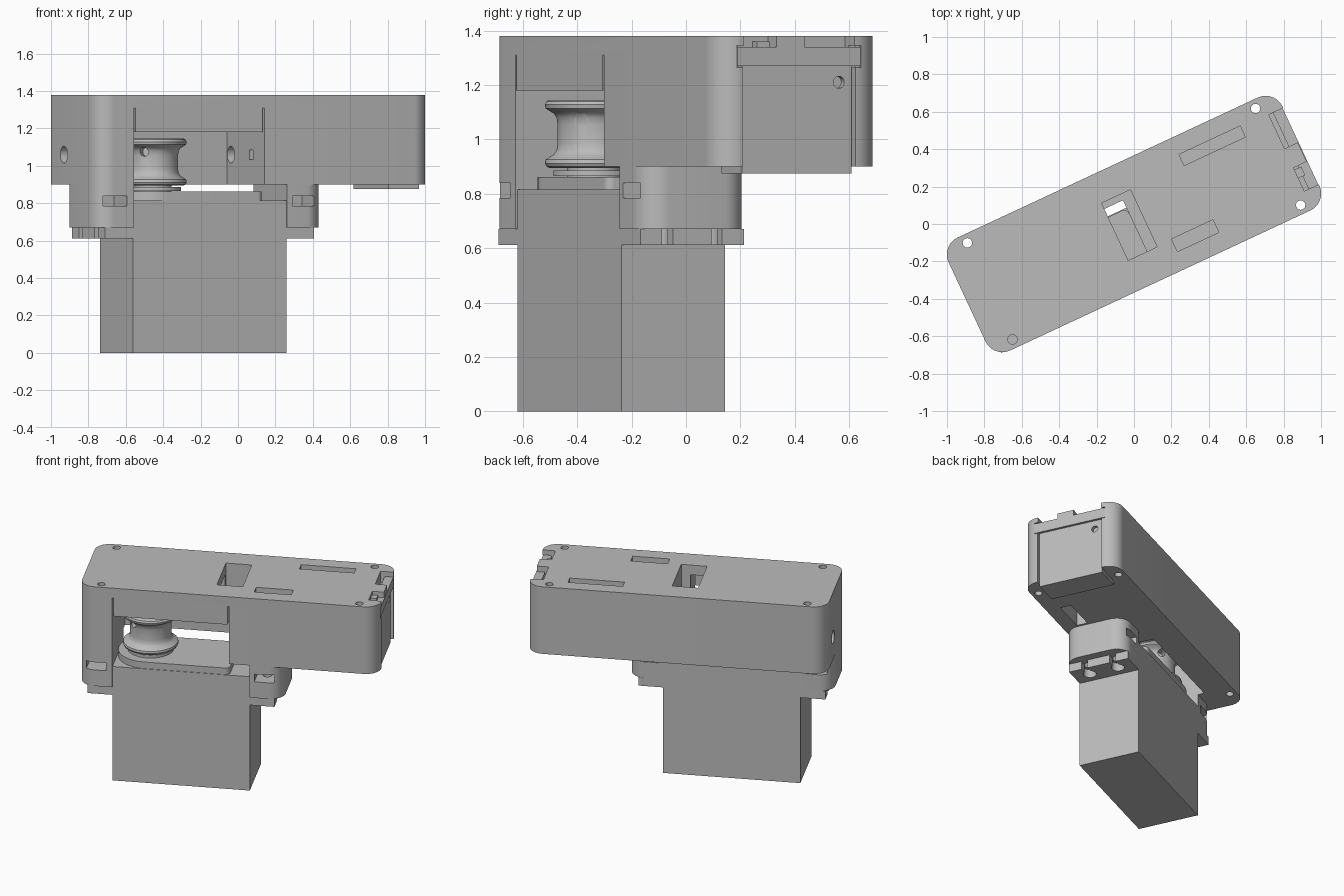
import bpy, bmesh, math
from mathutils import Matrix, Vector

if "Cube" in bpy.data.objects:
    bpy.data.objects.remove(bpy.data.objects["Cube"], do_unlink=True)

TURN = Matrix.Rotation(math.radians(25), 4, 'Z')
parts = []

grey = bpy.data.materials.new("plain grey")
grey.use_nodes = True
grey.diffuse_color = (0.5, 0.5, 0.5, 1)
grey.node_tree.nodes["Principled BSDF"].inputs["Base Color"].default_value = (0.5, 0.5, 0.5, 1)


def finish(bm, name, part=True):
    bmesh.ops.recalc_face_normals(bm, faces=bm.faces)
    me = bpy.data.meshes.new(name)
    bm.to_mesh(me)
    bm.free()
    me.materials.append(grey)
    ob = bpy.data.objects.new(name, me)
    bpy.context.collection.objects.link(ob)
    if part:
        parts.append(ob)
    return ob


def prism(name, outline, z0, z1, part=True):
    bm = bmesh.new()
    face = bm.faces.new([bm.verts.new((x, y, z0)) for x, y in outline])
    top = bmesh.ops.extrude_face_region(bm, geom=[face])["geom"]
    bmesh.ops.translate(bm, verts=[v for v in top if isinstance(v, bmesh.types.BMVert)],
                        vec=(0, 0, z1 - z0))
    return finish(bm, name, part)


def box(name, x, y, z, part=True):
    return prism(name, [(x[0], y[0]), (x[1], y[0]), (x[1], y[1]), (x[0], y[1])], z[0], z[1], part)


def rounded(x, y, radii, steps=12):
    # corners run: low-low, high-low, high-high, low-high
    pts = []
    corners = [(x[0], y[0], 1, 1), (x[1], y[0], -1, 1), (x[1], y[1], -1, -1), (x[0], y[1], 1, -1)]
    for i, ((cx, cy, sx, sy), r) in enumerate(zip(corners, radii)):
        if r == 0:
            pts.append((cx, cy))
            continue
        for k in range(steps + 1):
            a = math.pi + (i + k / steps) * math.pi / 2
            pts.append((cx + sx * r + r * math.cos(a), cy + sy * r + r * math.sin(a)))
    return pts


def rod(name, start, end, r, part=False):
    a, b = Vector(start), Vector(end)
    bm = bmesh.new()
    bmesh.ops.create_cone(bm, cap_ends=True, segments=32, radius1=r, radius2=r, depth=(b - a).length)
    rot = (b - a).to_track_quat('Z', 'Y').to_matrix().to_4x4()
    bm.transform(Matrix.Translation((a + b) / 2) @ rot)
    return finish(bm, name, part)


def cut(ob, *cutters):
    for c in cutters:
        mod = ob.modifiers.new("cut", 'BOOLEAN')
        mod.operation, mod.solver, mod.object = 'DIFFERENCE', 'EXACT', c
        bpy.context.view_layer.update()
        me = bpy.data.meshes.new_from_object(ob.evaluated_get(bpy.context.evaluated_depsgraph_get()))
        ob.modifiers.clear()
        ob.data = me
        bpy.data.objects.remove(c, do_unlink=True)


def hole(x, y, z):
    return box("cutter", x, y, z, False)


# Housing, with the pulley chamber, front flap and top openings
housing = prism("housing", rounded((-.985, .985), (-.333, .333), [.1] * 4), .9, 1.38)
cut(housing,
    hole((-.77, 0), (-.285, .14), (.8, 1.31)),
    hole((-.77, 0), (-.5, -.25), (.8, 1.18)),
    hole((-.77, -.76), (-.5, -.25), (.8, 1.31)),
    hole((-.01, 0), (-.5, -.25), (.8, 1.31)),
    hole((-.11, .06), (-.163, .174), (1.2, 1.5)),
    hole((.375, .736), (.17, .235), (1.28, 1.5)),
    hole((.148, .392), (-.232, -.158), (1.28, 1.5)),
    hole((.37, .62), (-.235, -.16), (.8, 1.05)),
    hole((-.05, .1), (-.195, -.145), (1.035, 1.085)),
    rod("cutter", (-1.1, .09, 1.06), (.2, .09, 1.06), .045))
# Screw holes in the corners
for sx in (-1, 1):
    for sy in (-1, 1):
        cut(housing, rod("cutter", (sx * .85, sy * .285, .8), (sx * .85, sy * .285, 1.5), .025))
# End socket for the cover
cut(housing,
    hole((.94, 1.1), (-.228, .228), (.8, 1.28)),
    hole((.93, 1.1), (-.252, .252), (1.265, 1.345)),
    hole((.9, 1.1), (-.225, .225), (1.3, 1.5)))

# End cover with lip, foot and centre tab
cover = box("end_cover", (.93, .965), (-.222, .222), (.875, 1.27))
for y in (-.165, .17):
    cut(cover, rod("cutter", (.94, y, 1.21), (1.1, y, 1.21), .022))
box("cover_lip", (.925, .982), (-.25, .25), (1.27, 1.34))
box("cover_foot", (.785, .965), (-.222, .222), (.875, .902))
box("cover_tab", (.895, .978), (-.088, .025), (1.29, 1.38))
box("cover_small_tab", (.895, .94), (-.15, -.1), (1.29, 1.36))

# Mounts either side of the motor, with nut pockets front and back
mounts = (("left_end_mount", (-.985, -.77), [.1, 0, 0, .1], -.877),
          ("middle_mount", (.135, .355), [0, .1, .1, 0], .232))
for name, x, radii, nut in mounts:
    mount = prism(name, rounded(x, (-.333, .096), radii), .67, .901)
    for y in ((-.5, -.17), (-.06, .3)):
        cut(mount, hole((nut - .066, nut + .066), y, (.785, .84)))
    for y in (-.214, -.014):
        cut(mount, rod("cutter", (nut, y, .6), (nut, y, .8), .03))

# Motor case with slotted ears
box("motor_case", (-.77, .135), (-.324, .096), (0, .815))
for name, inner, outer in (("motor_ear_left", -.768, -.935), ("motor_ear_right", .133, .297)):
    ear = box(name, sorted((inner, outer)), (-.324, .096), (.612, .67))
    s = 1 if outer > inner else -1
    mid = (inner + outer) / 2
    for y in (-.214, -.014):
        cut(ear, rod("cutter", (mid, y, .5), (mid, y, .8), .042),
            hole(sorted((mid, mid + s * .2)), (y - .022, y + .022), (.5, .8)))

# Gearbox boss on the motor
prism("gear_boss", rounded((-.765, 0), (-.32, .092), [.205, .03, .03, .205], 16), .814, .862)

# Pulley, horn and shaft turned on one axis
AXIS = (-.555, -.114)


def lathe(name, profile, steps=64):
    bm = bmesh.new()
    rings = []
    for r, z in profile:
        rings.append([bm.verts.new((AXIS[0] + r * math.cos(2 * math.pi * k / steps),
                                    AXIS[1] + r * math.sin(2 * math.pi * k / steps), z))
                      for k in range(steps)])
    for lo, hi in zip(rings, rings[1:]):
        for k in range(steps):
            n = (k + 1) % steps
            bm.faces.new((lo[k], lo[n], hi[n], hi[k]))
    bm.faces.new(rings[0])
    bm.faces.new(rings[-1])
    return finish(bm, name)


lathe("motor_shaft", [(.1, .86), (.1, .9)])
lathe("horn_disc", [(.15, .866), (.15, .886)])
half = [(.165, .895), (.175, .9), (.181, .912), (.178, .926), (.165, .935), (.148, .945),
        (.138, .96), (.134, .985)]
pulley = lathe("pulley", half + [(r, 2.04 - z) for r, z in reversed(half)])
for i in range(4):
    a = math.radians(45 + 90 * i)
    d = Vector((math.cos(a), math.sin(a), 0))
    base = Vector((AXIS[0], AXIS[1], 1.075))
    cut(pulley, rod("cutter", base + d * .09, base + d * .3, .024))

# Turn everything to its standing angle and smooth the round faces
bpy.ops.object.select_all(action='DESELECT')
for ob in parts:
    ob.data.transform(TURN)
    ob.select_set(True)
bpy.context.view_layer.objects.active = parts[0]
bpy.ops.object.shade_smooth_by_angle(angle=math.radians(30))
